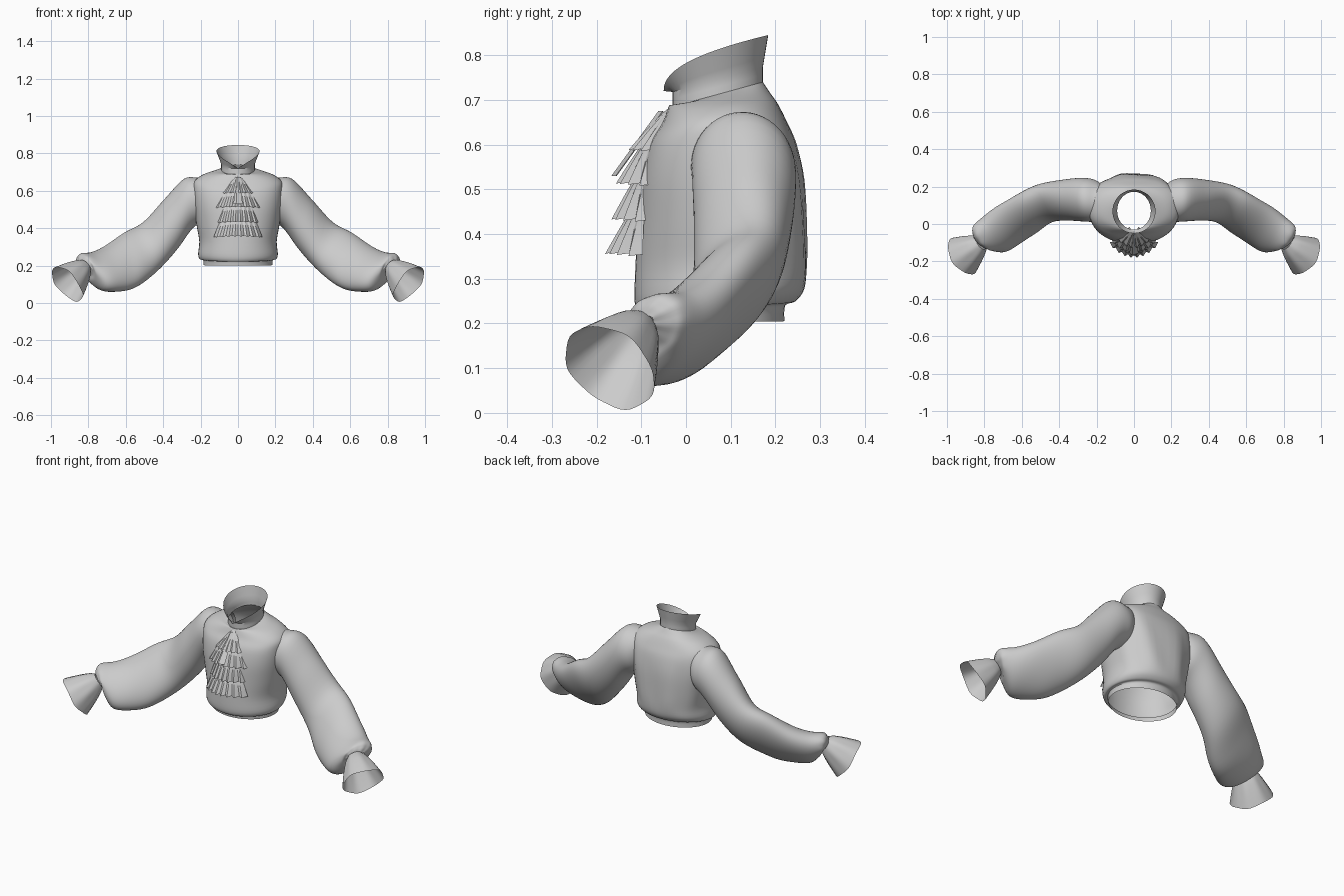
import bpy, math
from mathutils import Vector

if "Cube" in bpy.data.objects:
    bpy.data.objects.remove(bpy.data.objects["Cube"])

cloth = bpy.data.materials.new("grey_cloth")
cloth.diffuse_color = (0.6, 0.6, 0.6, 1)
cloth.use_nodes = True
cloth.node_tree.nodes["Principled BSDF"].inputs["Base Color"].default_value = cloth.diffuse_color


def make(name, grid, closed=True, angle=40, mirror=False):
    """Skin a list of point rows into a smooth sheet or tube."""
    n = len(grid[0])
    verts = [tuple(p) for row in grid for p in row]
    faces = []
    for i in range(len(grid) - 1):
        for j in range(n if closed else n - 1):
            k = (j + 1) % n
            faces.append((i * n + j, i * n + k, (i + 1) * n + k, (i + 1) * n + j))
    me = bpy.data.meshes.new(name)
    me.from_pydata(verts, [], faces)
    me.materials.append(cloth)
    ob = bpy.data.objects.new(name, me)
    bpy.context.collection.objects.link(ob)
    bpy.ops.object.select_all(action='DESELECT')
    ob.select_set(True)
    bpy.context.view_layer.objects.active = ob
    bpy.ops.object.mode_set(mode='EDIT')
    bpy.ops.mesh.select_all(action='SELECT')
    bpy.ops.mesh.normals_make_consistent(inside=False)
    bpy.ops.object.mode_set(mode='OBJECT')
    bpy.ops.object.shade_smooth_by_angle(angle=math.radians(angle))
    if mirror:
        ob.modifiers.new("mirror", 'MIRROR')
    return ob


def smooth_rows(rows, steps):
    """Catmull-Rom interpolation between parameter rows."""
    out = []
    for i in range(len(rows) - 1):
        a, b, c, d = rows[max(i - 1, 0)], rows[i], rows[i + 1], rows[min(i + 2, len(rows) - 1)]
        for s in range(steps):
            t = s / steps
            out.append([0.5 * (2 * q + (r - p) * t + (2 * p - 5 * q + 4 * r - u) * t * t
                               + (3 * q - p - 3 * r + u) * t ** 3)
                        for p, q, r, u in zip(a, b, c, d)])
    out.append(list(rows[-1]))
    return out


def spow(v, e):
    return math.copysign(abs(v) ** e, v)


N = 48
TAU = math.tau

# Torso: z at front, z at back, half width, y front, y back, squareness of front, of back
body = [
    (.200, .205, .185, -.085, .220, 1, 1), (.224, .240, .187, -.090, .222, 1, 1),
    (.222, .250, .205, -.105, .245, 1, 1), (.250, .278, .213, -.115, .265, .95, .92),
    (.330, .330, .207, -.113, .272, .92, .88), (.420, .420, .222, -.108, .270, .88, .84),
    (.520, .520, .235, -.100, .263, .82, .78), (.600, .600, .240, -.082, .247, .8, .75),
    (.645, .650, .236, -.055, .226, .82, .78), (.674, .690, .196, -.043, .206, .92, .88),
    (.688, .716, .140, -.037, .188, 1, 1), (.685, .740, .090, -.030, .172, 1, 1)]
grid = []
for zf, zb, w, yf, yb, ef, eb in smooth_rows(body, 4):
    row = []
    for j in range(N):
        t = TAU * j / N
        e = eb if math.sin(t) > 0 else ef
        c, s = spow(math.cos(t), e), spow(math.sin(t), e)
        # soft vertical folds on the back
        fade = max(0, min(1, (zf - .24) * 8, (.66 - zf) * 8))
        fold = 1 + .02 * fade * max(0, s) * math.cos(9 * t + 6 * zf)
        k = (s + 1) / 2
        row.append((w * c * fold, (yf + yb) / 2 + (yb - yf) / 2 * s * fold, zf + (zb - zf) * k))
    grid.append(row)
make("shirt_body", grid)

# Collar: upright band, then a flare whose rim drops to the front
grid = []
for lift, flare in ((0, 0), (.5, 0), (1, 0), (1, .3), (1, .65), (1, 1)):
    row = []
    for j in range(N):
        t = TAU * j / N
        c, s = math.cos(t), math.sin(t)
        k = (s + 1) / 2
        low = .685 + .055 * k + .033 * lift
        rim = .72 + .125 * k ** .45
        w = .09 + .025 * flare
        y = .071 + s * (.101 + .016 * flare) - .004 * flare
        row.append((w * c, y, low + (rim - low) * flare))
    grid.append(row)
make("collar", grid, angle=30)

# Sleeve: upper x, z / lower x, z / centre y / sideways half axis x, y / lean
arm = [
    (.130, .690, .130, .500, .105, 0, .065, 0), (.205, .670, .185, .440, .121, 0, .108, 0),
    (.288, .666, .245, .395, .130, 0, .115, 0), (.390, .555, .330, .285, .128, .010, .112, .006),
    (.500, .436, .440, .165, .112, .020, .101, .022), (.590, .372, .555, .094, .055, .035, .105, .033),
    (.685, .308, .655, .066, -.005, .045, .106, .033), (.765, .270, .735, .068, -.055, .052, .092, .020),
    (.828, .264, .785, .115, -.075, .048, .070, .008), (.842, .245, .795, .145, -.085, .038, .048, 0),
    (.838, .222, .803, .170, -.100, .028, .030, 0)]
grid = []
rows = smooth_rows(arm, 5)
for i, (ux, uz, lx, lz, cy, bx, by, lean) in enumerate(rows):
    u = i / (len(rows) - 1)
    mid = Vector(((ux + lx) / 2, cy, (uz + lz) / 2))
    a = Vector(((ux - lx) / 2, lean, (uz - lz) / 2))
    b = Vector((bx, by, lean * 1.2))
    row = []
    for j in range(N):
        t = TAU * j / N
        # diagonal drape folds, and tight gathers at the wrist
        r = 1 + .022 * math.sin(2 * t + 26 * u) * math.sin(math.pi * u)
        r += .05 * max(0, u - .75) / .25 * math.sin(9 * t)
        row.append(mid + r * (a * math.cos(t) + b * math.sin(t)))
    grid.append(row)
make("sleeves", grid, mirror=True)

# Flared ruffle cuff around the wrist axis
start, end = Vector((.815, -.100, .198)), Vector((.914, -.170, .102))
d = Vector((.68, -.46, -.57)).normalized()
side = Vector((-d.y, d.x, 0)).normalized()
up = d.cross(side).normalized()
grid = []
for i in range(7):
    u = i / 6
    rad = .038 + .074 * u ** .75
    row = []
    for j in range(N):
        t = TAU * j / N
        r = rad * (1 + .022 * math.sin(math.pi * min(u, .8)) * math.cos(8 * t))
        p = start.lerp(end, u) + side * (r * math.cos(t)) + up * (r * math.sin(t))
        row.append(p + d * (.004 * u * math.cos(4 * t)))
    grid.append(row)
make("cuffs", grid, angle=30, mirror=True)

# Neck frill: four pleated tiers
# top z, top y, top half width, bottom z, bottom y, bottom half width
tiers = [
    (.680, -.042, .022, .590, -.122, .112), (.615, -.088, .070, .515, -.150, .125),
    (.540, -.105, .075, .435, -.160, .112), (.465, -.115, .085, .358, -.174, .130)]
for n, (zt, yt, wt, zb, yb, wb) in enumerate(tiers):
    grid = []
    for i in range(5):
        u = i / 4
        row = []
        for j in range(33):
            s = j / 16 - 1
            pleat = (abs((j % 4) - 2) - 1) * .008 * u
            x = s * (wt + (wb - wt) * u)
            y = yt + (yb - yt) * u ** .9 + (.025 + .045 * u) * s * s + pleat
            z = zt + (zb - zt) * u - .006 * u * s * s + pleat * .3
            row.append((x, y, z))
        grid.append(row)
    make("frill_tier_%d" % (n + 1), grid, closed=False, angle=25)

# Small gathered strip down the middle of the frill
grid = []
for i in range(9):
    u = i / 8
    w = .012 + .012 * u
    y = -.05 - .105 * u
    z = .675 - .145 * u
    grid.append([(-w, y, z), (-w * .4, y - .012, z), (w * .4, y - .006, z), (w, y - .002, z)])
make("frill_strip", grid, closed=False, angle=20)
